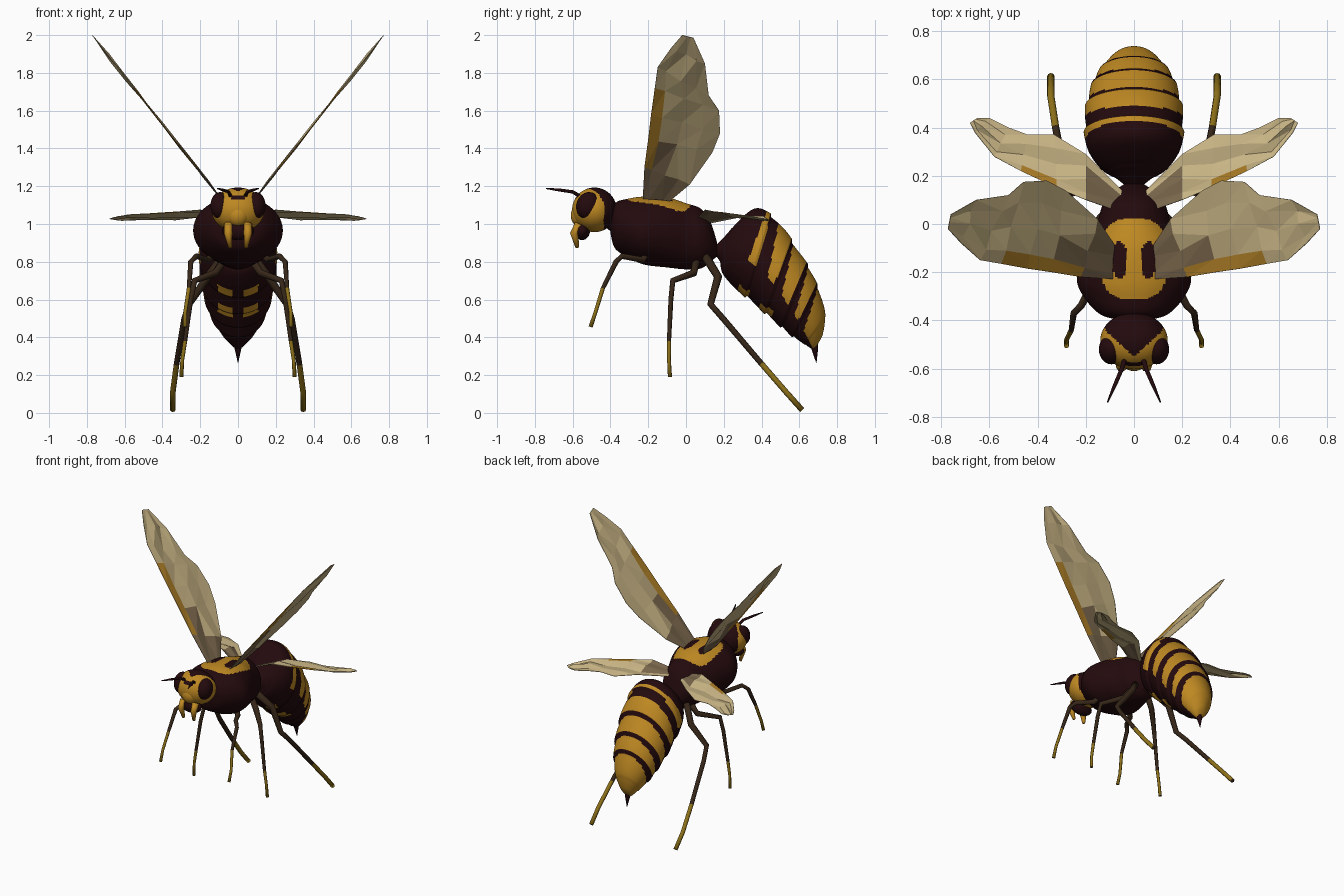
import bpy, bmesh, math, random
from mathutils import Vector, Matrix

if "Cube" in bpy.data.objects:
    bpy.data.objects.remove(bpy.data.objects["Cube"])


def material(name, rgb):
    m = bpy.data.materials.new(name)
    m.diffuse_color = (*rgb, 1)
    m.use_nodes = True
    m.node_tree.nodes["Principled BSDF"].inputs["Base Color"].default_value = m.diffuse_color
    return m


MAROON = material("dark maroon", (0.017, 0.003, 0.004))
YELLOW = material("amber yellow", (0.52, 0.25, 0.016))
OCHRE = material("leg ochre", (0.27, 0.165, 0.010))
BROWN = material("leg brown", (0.036, 0.019, 0.009))
TAN = material("wing tan", (0.57, 0.45, 0.23))
WING_AMBER = material("wing amber", (0.42, 0.21, 0.02))
WING_BROWN = material("wing brown", (0.20, 0.14, 0.075))


def finish(name, bm, mats, smooth=True):
    bmesh.ops.recalc_face_normals(bm, faces=bm.faces)
    me = bpy.data.meshes.new(name)
    for f in bm.faces:
        f.smooth = smooth
    bm.to_mesh(me)
    bm.free()
    for m in mats:
        me.materials.append(m)
    ob = bpy.data.objects.new(name, me)
    bpy.context.collection.objects.link(ob)
    return ob


def bridge(bm, rings):
    """Skin closed rings of vertices and cap both ends; returns (face, ring, step)."""
    n = len(rings[0])
    out = []
    for i in range(len(rings) - 1):
        for j in range(n):
            k = (j + 1) % n
            f = bm.faces.new((rings[i][j], rings[i][k], rings[i + 1][k], rings[i + 1][j]))
            out.append((f, i, j))
    bm.faces.new(rings[0])
    bm.faces.new(rings[-1])
    return out


def loft(name, sections, colour, scale=lambda s: 1.0, rings=120, around=128):
    """Sections: low y, low z, high y, high z, half width."""
    last = len(sections) - 1
    bm = bmesh.new()
    loops, params = [], []
    for r in range(rings + 1):
        s = last * r / rings
        i = min(int(s), last - 1)
        t = s - i
        p = [sections[min(max(i + d, 0), last)] for d in (-1, 0, 1, 2)]
        v = [0.5 * (2 * b + (c - a) * t + (2 * a - 5 * b + 4 * c - d) * t * t
                    + (3 * b - a - 3 * c + d) * t ** 3) for a, b, c, d in zip(*p)]
        mid = Vector((0, (v[0] + v[2]) / 2, (v[1] + v[3]) / 2))
        half = Vector((0, (v[2] - v[0]) / 2, (v[3] - v[1]) / 2)) * scale(s)
        loop = []
        for j in range(around):
            a = 2 * math.pi * j / around
            side = Vector((v[4] * scale(s) * math.sin(a), 0, 0))
            loop.append(bm.verts.new(mid + half * math.cos(a) + side))
        loops.append(loop)
        params.append(s)
    for f, i, j in bridge(bm, loops):
        s = (params[i] + params[i + 1]) / 2
        c = math.cos(2 * math.pi * (j + 0.5) / around)
        f.material_index = colour(f.calc_center_median(), s, c)
    return finish(name, bm, [MAROON, YELLOW])


def tube(name, pts, radii, mats, split=99, sides=8):
    """Tapered tube; segments from index split use the second material."""
    pts = [Vector(p) for p in pts]
    bm = bmesh.new()
    loops = []
    for i, p in enumerate(pts):
        t = (pts[min(i + 1, len(pts) - 1)] - pts[max(i - 1, 0)]).normalized()
        u = t.cross(Vector((1, 0.1, 0))).normalized()
        w = t.cross(u)
        loops.append([bm.verts.new(p + radii[i] * (u * math.cos(a) + w * math.sin(a)))
                      for a in (2 * math.pi * j / sides for j in range(sides))])
    for f, i, j in bridge(bm, loops):
        f.material_index = int(i >= split)
    return finish(name, bm, mats)


def ellipsoid(name, centre, radii, mats, tilt=0.0, colour=None, seg=32):
    bm = bmesh.new()
    mat = (Matrix.Translation(centre) @ Matrix.Rotation(tilt, 4, 'X')
           @ Matrix.Diagonal((*radii, 1)))
    bmesh.ops.create_uvsphere(bm, u_segments=seg, v_segments=seg // 2, radius=1, matrix=mat)
    if colour:
        for f in bm.faces:
            f.material_index = colour(f.calc_center_median())
    return finish(name, bm, mats)


# Thorax with a yellow saddle around two dark ovals
def thorax_colour(p, s, c):
    saddle = (abs(p.x) / 0.14) ** 2.8 + (abs(p.y + 0.145) / 0.168) ** 2.8 < 1
    oval = ((abs(p.x) - 0.06) / 0.032) ** 2 + ((p.y + 0.15) / 0.078) ** 2 < 1
    return int(p.z > 1.0 and saddle and not oval)


thorax = [(-.40, .95, -.40, 1.03, .05), (-.375, .87, -.375, 1.11, .14),
          (-.30, .82, -.30, 1.135, .21), (-.22, .785, -.22, 1.145, .237),
          (-.10, .77, -.10, 1.14, .20), (.0, .76, .0, 1.11, .155),
          (.08, .765, .08, 1.08, .13), (.13, .80, .13, 1.01, .095),
          (.165, .83, .165, .90, .04)]
loft("thorax", thorax, thorax_colour)
ellipsoid("neck", (0, -.385, 1.03), (.07, .05, .07), [MAROON])

# Abdomen with overlapping segments, bands above and paired spots below
EDGES = [1.5, 4.3, 5.75, 6.9, 7.9, 9.2]


def segment_scale(s):
    for a, b in zip(EDGES, EDGES[1:]):
        if a <= s < b:
            return 1 + 0.075 * ((s - a) / (b - a) - 0.5)
    return 1.0


def abdomen_colour(p, s, c):
    side = 1 - c
    if c > -0.25 - 0.12 * max(0, s - 6):
        if 3.95 - 0.22 * side < s < 4.25 + 0.05 * side:
            return 1
        gaps = [(4.25, 4.75), (5.68, 5.84), (6.8, 6.97), (7.8, 7.97)]
        if s > 4.3:
            return int(not any(a - 0.04 * side < s < b + 0.3 * side for a, b in gaps))
        return 0
    spot = c < -0.4 and 0.03 < abs(p.x) < 0.108
    return int(spot and (abs(s - 3.95) < 0.42 or abs(s - 5.7) < 0.48))


abdomen = [(.15, .84, .16, .89, .03), (.18, .80, .21, .94, .08), (.19, .74, .28, 1.02, .14),
           (.24, .68, .36, 1.08, .185), (.30, .63, .43, 1.06, .20), (.37, .57, .51, .985, .203),
           (.44, .51, .58, .88, .192), (.51, .45, .65, .77, .170), (.57, .40, .70, .66, .138),
           (.62, .37, .735, .53, .092), (.655, .345, .725, .42, .047), (.675, .335, .695, .36, .015)]
loft("abdomen", abdomen, abdomen_colour, segment_scale)
tube("sting", [(0, .67, .39), (0, .682, .34), (0, .69, .265)], [.025, .018, .001], [MAROON])


# Head, yellow in front with a dark crown, back and brow spot
def head_colour(p):
    crown = p.z > 1.12 and p.y > -0.55 + 0.9 * abs(p.x)
    brow = abs(p.x) < 0.035 and 1.125 < p.z < 1.15
    return int(p.y < -0.435 and not crown and not brow)


ellipsoid("head", (0, -.485, 1.075), (.14, .118, .118), [MAROON, YELLOW],
          colour=head_colour, seg=80)
ellipsoid("face", (0, -.555, 1.045), (.06, .055, .062), [YELLOW])
ellipsoid("mouth", (0, -.55, .965), (.085, .042, .05), [MAROON])


# Wing sheets: creased strips spanning a leading and a trailing edge
def wing(name, lead, trail, place, sign, amber, brown):
    rows = (0, 0.16, 0.45, 0.75, 1)
    bm = bmesh.new()
    random.seed(7)
    grid = []
    for i, (a, b) in enumerate(zip(lead, trail)):
        line = []
        for k, t in enumerate(rows):
            inner = 0 < k < 4 and 0 < i < len(lead) - 1
            crease = random.uniform(0.002, 0.010) * (-1) ** (k + i // 2) if inner else 0
            q = place(a[0] + (b[0] - a[0]) * t, a[1] + (b[1] - a[1]) * t, crease, i)
            line.append(bm.verts.new((q[0] * sign, q[1], q[2])))
        grid.append(line)
    for i in range(len(grid) - 1):
        for k in range(4):
            f = bm.faces.new((grid[i][k], grid[i + 1][k], grid[i + 1][k + 1], grid[i][k + 1]))
            if (i, k) in brown:
                f.material_index = 2
            elif k == 0 and amber[0] <= i <= amber[1]:
                f.material_index = 1
    bmesh.ops.triangulate(bm, faces=bm.faces[:])
    ob = finish(name, bm, [TAN, WING_AMBER, WING_BROWN], smooth=False)
    mod = ob.modifiers.new("thickness", 'SOLIDIFY')
    mod.thickness = 0.003
    mod.offset = 0


fore_lead = [(-.23, 1.11), (-.22, 1.30), (-.20, 1.45), (-.185, 1.58),
             (-.165, 1.72), (-.15, 1.83), (-.08, 1.93), (-.02, 2.0)]
fore_trail = [(-.10, 1.11), (.02, 1.21), (.14, 1.38), (.18, 1.48),
              (.175, 1.60), (.12, 1.68), (.10, 1.85), (.04, 1.985)]
hind_lead = [(.06, .05), (.20, .10), (.32, .15), (.47, .22), (.58, .28), (.66, .38), (.68, .42)]
hind_trail = [(.05, .14), (.20, .29), (.33, .37), (.44, .37), (.52, .40), (.60, .44), (.65, .44)]


def place_fore(y, z, off, i):
    return (.12 + (z - 1.17) * .785 + off, y, z - off * 0.7)


def place_hind(x, y, off, i):
    return (x, y, 1.085 - .2 * (y - .05) + .06 * max(0, x - .4) + off * 1.6
            - (.06 if i == 0 else 0))


# Leg paths on the right side
legs = {
    "front_leg": ([(.08, -.17, .90), (.16, -.23, .81), (.22, -.34, .83), (.25, -.37, .80),
                   (.26, -.44, .66), (.28, -.48, .53), (.28, -.505, .455)],
                  [.022, .018, .015, .014, .011, .010, .011], 4),
    "middle_leg": ([(.06, .06, .83), (.12, .04, .74), (.23, -.07, .70), (.25, -.08, .60),
                    (.28, -.09, .38), (.295, -.09, .28), (.30, -.085, .19)],
                   [.022, .020, .016, .013, .011, .010, .011], 4),
    "hind_leg": ([(.06, .09, .85), (.16, .17, .72), (.26, .13, .575), (.285, .20, .495),
                  (.325, .40, .26), (.345, .53, .11), (.345, .615, .015)],
                 [.024, .022, .018, .016, .015, .015, .015], 4),
}

# Paired parts
for sign, label in ((1, "right"), (-1, "left")):
    ellipsoid(f"eye_{label}", (sign * .094, -.520, 1.097), (.052, .061, .073), [MAROON], tilt=-.3)
    tube(f"mandible_{label}", [(sign * .05, -.565, 1.0), (sign * .052, -.592, .95),
                               (sign * .042, -.575, .875)], [.024, .022, .010], [YELLOW])
    tube(f"antenna_{label}", [(sign * .035, -.55, 1.14), (sign * .05, -.60, 1.17),
                              (sign * .08, -.67, 1.18), (sign * .11, -.74, 1.188)],
         [.011, .009, .008, .003], [MAROON])
    for name, (pts, radii, split) in legs.items():
        tube(f"{name}_{label}", [(sign * x, y, z) for x, y, z in pts], radii,
             [BROWN, OCHRE], split)
    wing(f"fore_wing_{label}", fore_lead, fore_trail, place_fore, sign, (1, 3),
         {(0, 0), (0, 1), (0, 2), (0, 3), (1, 1)})
    wing(f"hind_wing_{label}", hind_lead, hind_trail, place_hind, sign, (2, 2),
         {(0, 0), (0, 1), (0, 2)})
